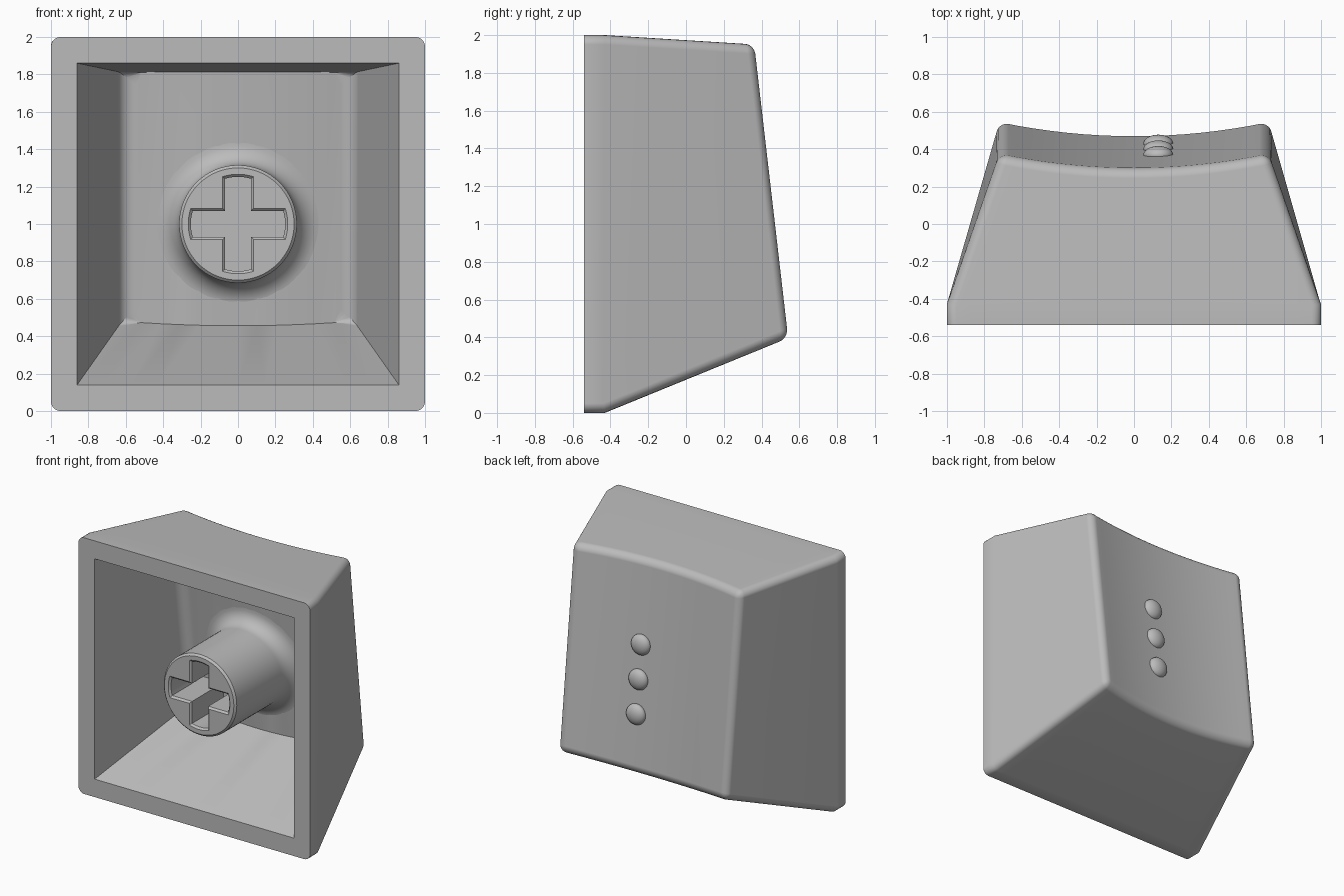
import bpy, bmesh, math
from mathutils import Vector

cube = bpy.data.objects.get("Cube")
if cube:
    bpy.data.objects.remove(cube)

grey = bpy.data.materials.new("light_grey_plastic")
grey.use_nodes = True
grey.diffuse_color = (0.5, 0.5, 0.5, 1)
grey.node_tree.nodes["Principled BSDF"].inputs["Base Color"].default_value = (0.5, 0.5, 0.5, 1)


def make_object(name, bm):
    bmesh.ops.recalc_face_normals(bm, faces=bm.faces)
    mesh = bpy.data.meshes.new(name)
    bm.to_mesh(mesh)
    bm.free()
    mesh.materials.append(grey)
    obj = bpy.data.objects.new(name, mesh)
    bpy.context.collection.objects.link(obj)
    return obj


def activate(obj):
    bpy.ops.object.select_all(action='DESELECT')
    obj.select_set(True)
    bpy.context.view_layer.objects.active = obj


def smooth(obj):
    activate(obj)
    bpy.ops.object.shade_smooth_by_angle(angle=math.radians(32))


def ring(bm, n, half, low, high, sag=0, low_slope=0, high_slope=0):
    """Four-sided loop; low and high are (y, z) of its bottom and top sides."""
    verts = []
    for (y, z), slope, sign in ((low, low_slope, 1), (high, high_slope, -1)):
        for i in range(n + 1):
            t = sign * (2 * i / n - 1)
            d = sag * (1 - t * t)
            verts.append(bm.verts.new((half * t, y - d, z - slope * d)))
    return verts


def loft(bm, rings):
    count = len(rings[0])
    for a, b in zip(rings, rings[1:]):
        for i in range(count):
            j = (i + 1) % count
            bm.faces.new((a[i], a[j], b[j], b[i]))
    # Strips close the last loop
    end = rings[-1]
    for i in range(count // 2 - 1):
        bm.faces.new((end[i], end[i + 1], end[count - 2 - i], end[count - 1 - i]))


def bevel(bm, edges, width):
    bmesh.ops.bevel(bm, geom=edges, offset=width, segments=5, profile=0.5,
                    affect='EDGES', clamp_overlap=True)


FRONT = -0.54

# Outer shell with the dished back
bm = bmesh.new()
loft(bm, [ring(bm, 16, 1, (FRONT, 0), (FRONT, 2)),
          ring(bm, 16, 1, (-0.43, 0), (-0.43, 2)),
          ring(bm, 16, 0.72, (0.55, 0.4), (0.37, 1.95), 0.075, 0.41, -0.06)])
bmesh.ops.recalc_face_normals(bm, faces=bm.faces)
bevel(bm, [e for e in bm.edges if not e.is_boundary
           and e.calc_face_angle() > math.radians(32)], 0.05)

# Hollow inside with a rounded floor
opening = ring(bm, 12, 0.86, (FRONT, 0.14), (FRONT, 1.86))
floor_loop = ring(bm, 12, 0.62, (0.32, 0.48), (0.16, 1.81), 0.06, 0.4, -0.06)
loft(bm, [opening, floor_loop])
bm.edges.ensure_lookup_table()
bevel(bm, [bm.edges.get((v, floor_loop[i - 1])) for i, v in enumerate(floor_loop)], 0.07)

# Flat front rim
bmesh.ops.triangle_fill(bm, edges=[e for e in bm.edges if e.is_boundary],
                        use_beauty=True, normal=Vector((0, -1, 0)))
shell = make_object("cap_shell", bm)
smooth(shell)
weighted = shell.modifiers.new("even_shading", 'WEIGHTED_NORMAL')
weighted.keep_sharp = True


def floor_y(x, z):
    return 0.1 + 0.12 * (1.81 - z) + 0.06 * (x / 0.62) ** 2


def loop_bridge(bm, loops):
    """Skin a list of loops and cap both ends."""
    for a, b in zip(loops, loops[1:]):
        for i in range(len(a)):
            j = (i + 1) % len(a)
            bm.faces.new((a[i], a[j], b[j], b[i]))
    bm.faces.new(loops[0])
    bm.faces.new(loops[-1])


# Stem with a chamfered end and a fillet that follows the floor
R, FILLET, SIDES, STEM_FRONT = 0.315, 0.12, 64, -0.48
bm = bmesh.new()
profile = [(R - 0.015, STEM_FRONT, False), (R, STEM_FRONT + 0.015, False)]
for k in range(9):
    a = k / 8 * math.pi / 2
    profile.append((R + FILLET * (1 - math.cos(a)), FILLET * (math.sin(a) - 1), True))
profile.append((R + FILLET, 0.04, True))
loops = []
for r, y, on_floor in profile:
    loop = []
    for i in range(SIDES):
        a = 2 * math.pi * i / SIDES
        x, z = r * math.cos(a), 1 + r * math.sin(a)
        loop.append(bm.verts.new((x, y + (floor_y(x, z) if on_floor else 0), z)))
    loops.append(loop)
loop_bridge(bm, loops)
stem = make_object("stem", bm)


def cross_loop(bm, y, grow):
    """Plus-shaped outline with arc ends."""
    w, r = 0.07 + grow, 0.252 + grow
    spread = math.asin(w / r)
    verts = []
    for quarter in range(4):
        turn = quarter * math.pi / 2
        points = [(r, spread * (k / 4 - 1)) for k in range(9)]
        points.append((w * math.sqrt(2), math.pi / 4))
        for radius, a in points:
            verts.append(bm.verts.new((radius * math.cos(a + turn), y,
                                       1 + radius * math.sin(a + turn))))
    return verts


# Cross-shaped socket cut into the stem
bm = bmesh.new()
loop_bridge(bm, [cross_loop(bm, STEM_FRONT - 0.05, 0.014),
                 cross_loop(bm, STEM_FRONT, 0.014),
                 cross_loop(bm, STEM_FRONT + 0.014, 0),
                 cross_loop(bm, STEM_FRONT + 0.4, 0)])
cutter = make_object("socket_cutter", bm)
cutter.hide_render = True
cut = stem.modifiers.new("socket", 'BOOLEAN')
cut.operation = 'DIFFERENCE'
cut.solver = 'EXACT'
cut.object = cutter
activate(stem)
bpy.ops.object.modifier_apply(modifier="socket")
bpy.data.objects.remove(cutter)
smooth(stem)

# Three raised dots on the dished back
for i in range(3):
    z = 1.32 - 0.26 * i
    bm = bmesh.new()
    bmesh.ops.create_uvsphere(bm, u_segments=32, v_segments=16, radius=0.08)
    bmesh.ops.scale(bm, vec=(1, 0.6, 1), verts=bm.verts)
    bmesh.ops.translate(bm, vec=(0.13, 0.295 + 0.117 * (1.95 - z), z), verts=bm.verts)
    smooth(make_object(f"raised_dot_{i + 1}", bm))
